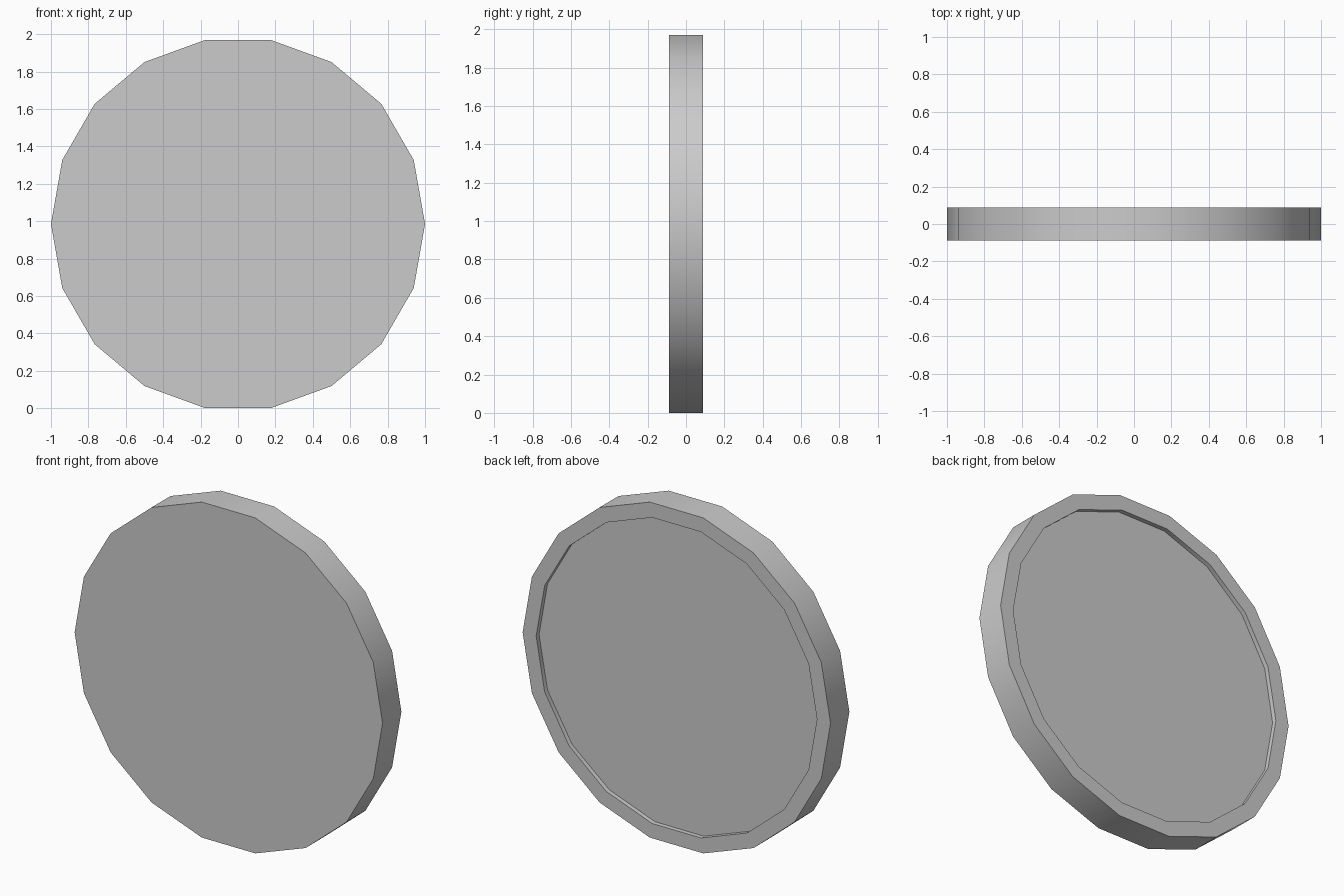
import bpy, bmesh, math

if "Cube" in bpy.data.objects:
    bpy.data.objects.remove(bpy.data.objects["Cube"])

SIDES = 18
HALF = 0.0875              # half thickness
RIM = 0.912                # inner rim radius
DEPTH = 0.027              # recess depth on the back
CZ = math.sin(math.radians(80))

bm = bmesh.new()


def ring(radius, y):
    return [bm.verts.new((radius * math.cos(2 * math.pi * i / SIDES), y,
                          CZ + radius * math.sin(2 * math.pi * i / SIDES)))
            for i in range(SIDES)]


# Disc: front face, side wall, back rim, recess wall, recess floor
rings = [ring(1, -HALF), ring(1, HALF), ring(RIM, HALF), ring(RIM, HALF - DEPTH)]
for a, b in zip(rings, rings[1:]):
    for i in range(SIDES):
        j = (i + 1) % SIDES
        bm.faces.new((a[i], a[j], b[j], b[i]))
bm.faces.new(rings[0])
bm.faces.new(rings[-1])
bmesh.ops.recalc_face_normals(bm, faces=bm.faces)

mesh = bpy.data.meshes.new("round_disc")
bm.to_mesh(mesh)
bm.free()
disc = bpy.data.objects.new("round_disc", mesh)
bpy.context.collection.objects.link(disc)

# Smooth rim walls, sharp edges
bpy.context.view_layer.objects.active = disc
disc.select_set(True)
bpy.ops.object.shade_smooth_by_angle(angle=math.radians(30))
